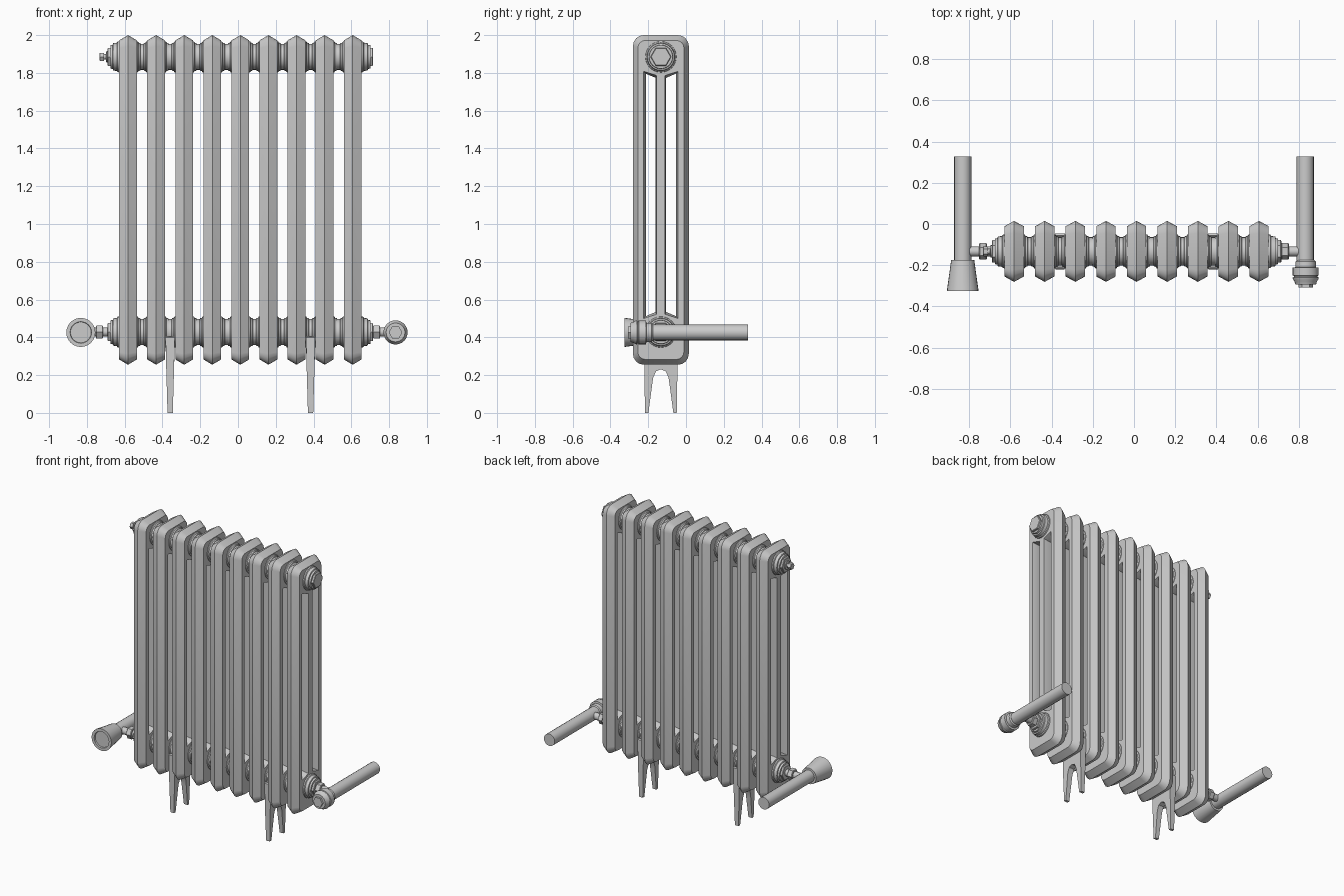
import bpy, bmesh, math
from mathutils import Vector

if "Cube" in bpy.data.objects:
    bpy.data.objects.remove(bpy.data.objects["Cube"])

YC = -0.133                 # radiator centre plane
ZT, ZB = 1.885, 0.428       # upper / lower connection heights
PITCH, X0 = 0.1487, 0.0125  # section spacing, middle section
W = 0.047                   # half thickness of a section


def finish(name, bm, loc=(0, 0, 0)):
    bmesh.ops.recalc_face_normals(bm, faces=bm.faces)
    me = bpy.data.meshes.new(name)
    bm.to_mesh(me)
    bm.free()
    ob = bpy.data.objects.new(name, me)
    ob.location = loc
    bpy.context.collection.objects.link(ob)
    return ob


def lathe(name, profile, loc, axis='X', segs=24):
    """Revolve (distance, radius) pairs around the X or Y axis, capped at both ends."""
    bm = bmesh.new()
    rings = []
    for t, r in profile:
        ring = []
        for i in range(segs):
            a = 2 * math.pi * i / segs
            c, s = r * math.cos(a), r * math.sin(a)
            ring.append(bm.verts.new((t, c, s) if axis == 'X' else (c, t, s)))
        rings.append(ring)
    for a, b in zip(rings, rings[1:]):
        for i in range(segs):
            j = (i + 1) % segs
            bm.faces.new((a[i], a[j], b[j], b[i]))
    bm.faces.new(rings[0])
    bm.faces.new(rings[-1])
    return finish(name, bm, loc)


def plate(name, contours, loc, w, taper=None):
    """Plate in the YZ plane; each contour is (side loop, ridge loop), extras are holes."""
    bm = bmesh.new()
    caps = {-1: [], 1: []}
    for flat, ridge in contours:
        rows = [[bm.verts.new((x, y, z)) for y, z in pts]
                for x, pts in ((-w, flat), (0, ridge), (w, flat))]
        n = len(flat)
        for a, b in zip(rows, rows[1:]):
            for i in range(n):
                j = (i + 1) % n
                bm.faces.new((a[i], a[j], b[j], b[i]))
        for side, row in ((-1, rows[0]), (1, rows[2])):
            caps[side] += [bm.edges.get((row[i], row[(i + 1) % n])) for i in range(n)]
    for side, edges in caps.items():
        bmesh.ops.triangle_fill(bm, edges=edges, use_beauty=True, normal=(side, 0, 0))
    if taper:
        for v in bm.verts:
            v.co.x *= taper(v.co.z)
    return finish(name, bm, loc)


def rounded(hy, z0, z1, r, n=4):
    pts = []
    corners = ((hy - r, z1 - r), (r - hy, z1 - r), (r - hy, z0 + r), (hy - r, z0 + r))
    for k, (cy, cz) in enumerate(corners):
        for i in range(n + 1):
            a = math.pi / 2 * (k + i / n)
            pts.append((cy + r * math.cos(a), cz + r * math.sin(a)))
    return pts


def window(s, a, b, z0, z1):
    return [(s * a, z0 + .022), (s * b, z0), (s * b, z1), (s * a, z1 - .022)]


# Sections: ridged rounded plates with two tall windows
contours = [(rounded(.122, .283, 1.972, .04), rounded(.148, .255, 2.0, .058))]
for s in (-1, 1):
    contours.append((window(s, .022, .091, .500, 1.808), window(s, .028, .080, .512, 1.796)))
section = plate("section_1", contours, (X0 - 4 * PITCH, YC, 0), W)
for i in range(1, 9):
    ob = section.copy()
    ob.name = f"section_{i + 1}"
    ob.location.x = X0 + (i - 4) * PITCH
    bpy.context.collection.objects.link(ob)

# Connecting hubs between neighbouring sections
g = PITCH / 2 - W
hub_prof = [(-g - .01, .084), (-g + .004, .082), (-g + .009, .075), (-.01, .073), (-.008, .069),
            (.008, .069), (.01, .073), (g - .009, .075), (g - .004, .082), (g + .01, .084)]
for z, nm in ((ZT, "upper"), (ZB, "lower")):
    for i in range(8):
        lathe(f"{nm}_hub_{i + 1}", hub_prof, (X0 + (i - 3.5) * PITCH, YC, z))

# End collars and hexagonal plugs
for s, side in ((-1, "left"), (1, "right")):
    xe = X0 + s * (4 * PITCH + W)
    for z, nm in ((ZT, "upper"), (ZB, "lower")):
        col = [(-.01, .084), (.008, .081), (.012, .075), (.032, .072), (.034, .064), (.046, .062)]
        lathe(f"{nm}_{side}_collar", [(s * t, r) for t, r in col], (xe, YC, z))
        lathe(f"{nm}_{side}_plug", [(s * .04, .055), (s * .058, .055), (s * .061, .051)],
              (xe, YC, z), segs=6)

# Bleed valve on the upper left
xl = X0 - 4 * PITCH - W
lathe("bleed_stem", [(-.05, .03), (-.068, .03), (-.069, .014), (-.085, .014)], (xl, YC, ZT), segs=16)
lathe("bleed_nut", [(-.08, .024), (-.102, .024), (-.104, .021)], (xl, YC, ZT), segs=6)

# Side couplings to the supply pipes
for s, side in ((-1, "left"), (1, "right")):
    lathe(f"{side}_coupling_pipe", [(s * .68, .024), (s * .82, .024)], (0, YC, ZB), segs=16)
    lathe(f"{side}_coupling_nut", [(s * .715, .036), (s * .718, .04), (s * .749, .04), (s * .752, .036)],
          (0, YC, ZB), segs=6)
    lathe(f"{side}_supply_pipe", [(.327, .042), (-.19, .042)], (s * .832, 0, ZB - .002), 'Y', 16)

# Flared control head with a recessed front on the left
lathe("control_head", [(-.175, .056), (-.325, .077), (-.325, .057), (-.315, .055)],
      (-.832, 0, ZB - .002), 'Y')

# Stepped lockshield cap with hex end on the right
lathe("valve_cap", [(-.175, .042), (-.182, .049), (-.21, .05), (-.211, .063), (-.25, .063),
                    (-.252, .058), (-.258, .058), (-.26, .064), (-.268, .062), (-.278, .055),
                    (-.295, .05)], (.834, 0, ZB - .002), 'Y')
lathe("valve_hex", [(-.29, .036), (-.308, .036)], (.834, 0, ZB - .002), 'Y', 6)

# Forked legs cradling the lower hubs
half = [(.066, 0), (.046, .15), (.041, .185), (.026, .22), (0, .231)]
outer = [(0, .352), (.03, .358), (.058, .38), (.077, .405), (.086, .40), (.088, .25), (.084, 0)]
right_side = [(.084, 0), (.088, .25), (.086, .40), (.077, .405), (.058, .38), (.03, .358), (0, .352)]
left_side = [(-y, z) for y, z in reversed(right_side[:-1])]
arch = [(-y, z) for y, z in half] + list(reversed(half[:-1]))
leg_loop = right_side + left_side + arch
for k, nm in ((-2.5, "left_leg"), (2.5, "right_leg")):
    plate(nm, [(leg_loop, leg_loop)], (X0 + k * PITCH, YC, 0), 1,
          taper=lambda z: .014 + .010 * min(z / .35, 1))

# Smooth round surfaces, keep ridges sharp
for ob in bpy.context.collection.objects:
    ob.select_set(True)
    bpy.context.view_layer.objects.active = ob
bpy.ops.object.shade_smooth_by_angle(angle=math.radians(28))
